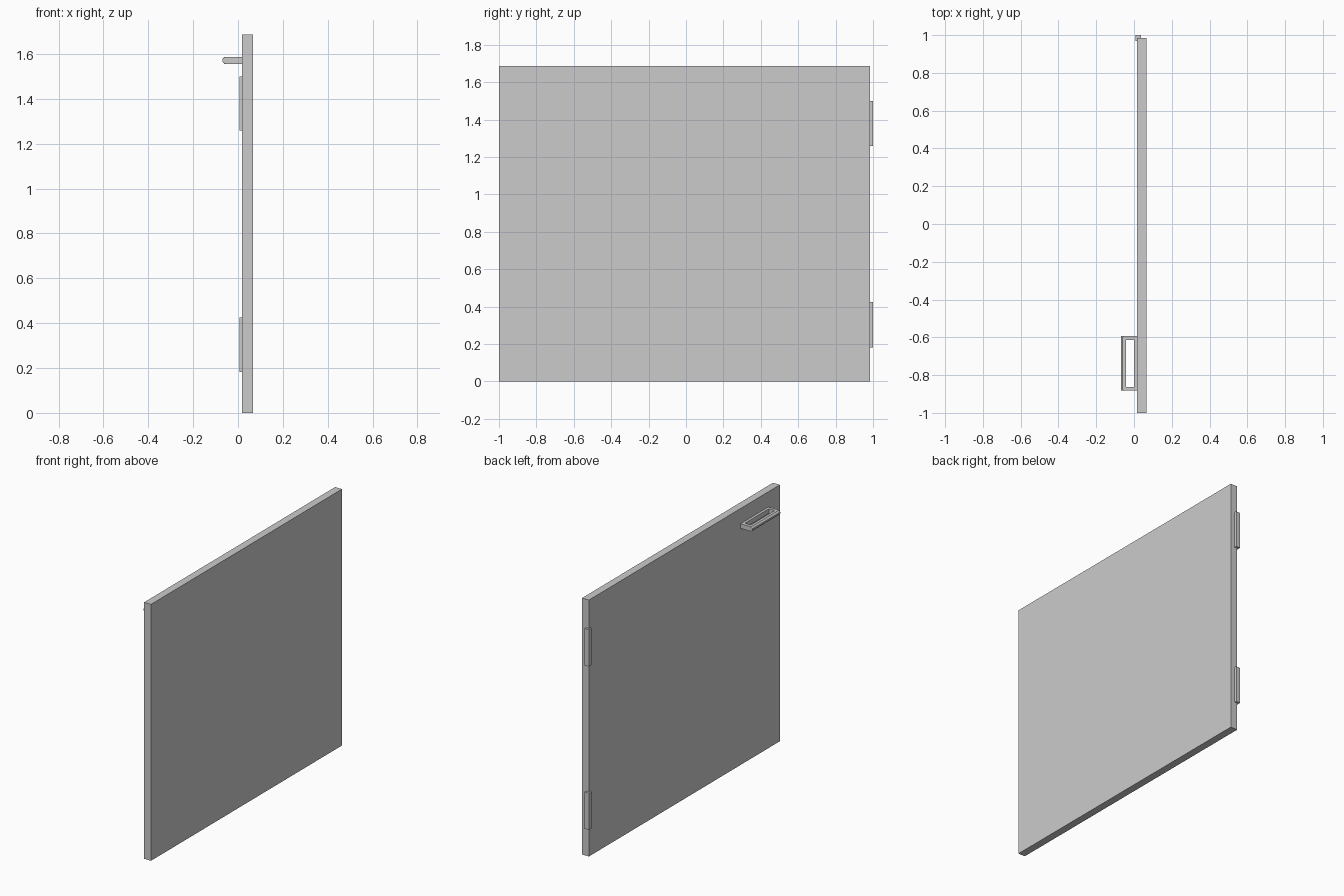
import bpy
import bmesh

cube = bpy.data.objects.get("Cube")
if cube:
    bpy.data.objects.remove(cube, do_unlink=True)

grey = bpy.data.materials.new("light_grey")
grey.use_nodes = True
grey.diffuse_color = (0.6, 0.6, 0.6, 1)
grey.node_tree.nodes["Principled BSDF"].inputs["Base Color"].default_value = (0.6, 0.6, 0.6, 1)


def add_object(name, bm):
    bmesh.ops.recalc_face_normals(bm, faces=bm.faces)
    mesh = bpy.data.meshes.new(name)
    bm.to_mesh(mesh)
    bm.free()
    mesh.materials.append(grey)
    obj = bpy.data.objects.new(name, mesh)
    bpy.context.collection.objects.link(obj)
    return obj


def box_mesh(low, high):
    bm = bmesh.new()
    bmesh.ops.create_cube(bm, size=1)
    for v in bm.verts:
        v.co = [(a + b) / 2 + c * (b - a) for a, b, c in zip(low, high, v.co)]
    return bm


# Door panel
add_object("door_panel", box_mesh((0.017, -1, 0), (0.067, 0.985, 1.687)))

# Hinges wrapped around the rear corner
for name, z in (("lower_hinge", 0.183), ("upper_hinge", 1.258)):
    add_object(name, box_mesh((0.007, 0.97, z), (0.037, 1, z + 0.242)))

# Handle: flat rectangular loop, outer grip edges chamfered
z0, z1 = 1.556, 1.587
outer = [(0.018, -0.881), (-0.07, -0.881), (-0.07, -0.592), (0.018, -0.592)]
inner = [(0.0, -0.862), (-0.043, -0.862), (-0.043, -0.613), (0.0, -0.613)]
bm = bmesh.new()
rings = [[bm.verts.new((x, y, z)) for x, y in loop]
         for loop, z in ((outer, z0), (outer, z1), (inner, z1), (inner, z0))]
for a, b in zip(rings, rings[1:] + rings[:1]):
    for i in range(4):
        j = (i + 1) % 4
        bm.faces.new((a[i], a[j], b[j], b[i]))
grip = [e for e in bm.edges
        if all(v.co.x < -0.06 for v in e.verts)
        and abs(e.verts[0].co.y - e.verts[1].co.y) > 0.1]
bmesh.ops.bevel(bm, geom=grip, offset=0.01, segments=1, affect='EDGES')
add_object("handle", bm)
